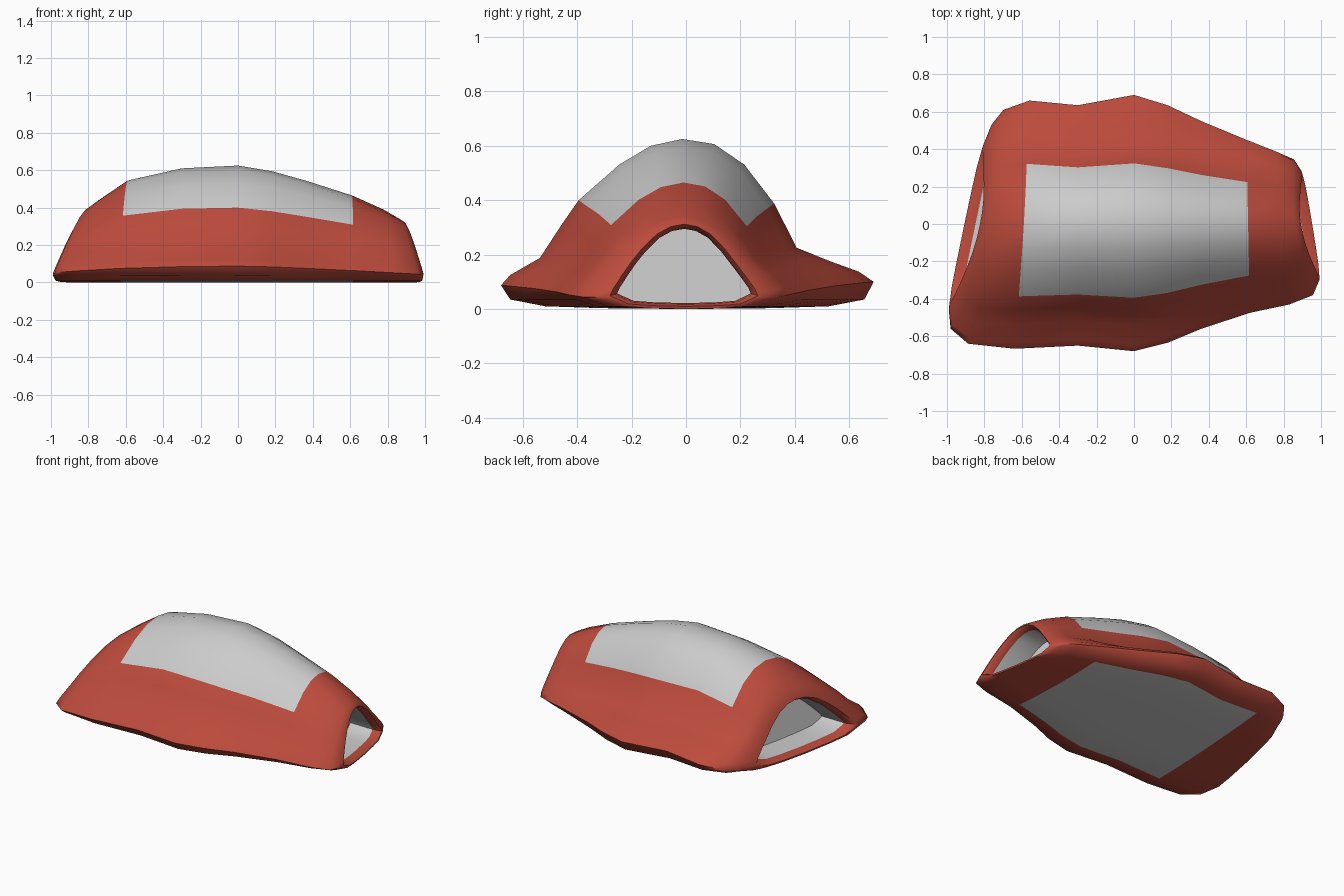
import bpy, bmesh
from mathutils import Vector

if "Cube" in bpy.data.objects:
    bpy.data.objects.remove(bpy.data.objects["Cube"])


def material(name, color):
    m = bpy.data.materials.new(name)
    m.diffuse_color = color
    m.use_nodes = True
    m.node_tree.nodes["Principled BSDF"].inputs["Base Color"].default_value = m.diffuse_color
    return m


red = material("red_fabric", (0.50, 0.07, 0.045, 1))
grey = material("grey_fabric", (0.6, 0.6, 0.6, 1))

# Cross-section over the top, front to back: (width fraction, height fraction) mid-body and at the ends
MID = [(-1, .14), (-.95, .20), (-.79, .30), (-.67, .50), (-.58, .64), (-.36, .85), (-.19, .96), (-.02, 1),
       (.15, .97), (.31, .85), (.47, .62), (.59, .36), (.77, .28), (.92, .22), (1, .16)]
END = [(-1, .13), (-.96, .21), (-.84, .38), (-.72, .54), (-.58, .70), (-.38, .88), (-.2, .97), (-.02, 1),
       (.16, .97), (.34, .88), (.54, .70), (.68, .54), (.82, .38), (.96, .21), (1, .13)]
# Underside, back to front: (width fraction, height)
BOTTOM = [(.95, .035), (.76, .01), (.45, .003), (0, 0), (-.45, .003), (-.76, .01), (-.95, .035)]

# Stations along x: (x, skew, lean, front y, back y, top z, end blend)
STATIONS = [
    (-.905, .21, .25, -.46, .43, .36, 1),
    (-.88, .20, .22, -.56, .53, .40, .9),
    (-.80, .15, .16, -.64, .61, .45, .6),
    (-.60, .06, .02, -.667, .66, .545, .25),
    (-.30, 0, 0, -.65, .635, .61, .1),
    (0, 0, 0, -.68, .69, .625, 0),
    (.18, 0, 0, -.635, .635, .595, 0),
    (.36, 0, 0, -.56, .55, .545, .1),
    (.61, -.02, 0, -.475, .45, .465, .4),
    (.80, -.08, -.06, -.43, .385, .39, .7),
    (.91, -.14, -.14, -.38, .345, .34, .9),
    (.95, -.165, -.2, -.30, .285, .325, 1),
]


def section(x, skew, lean, front, back, top, w):
    pts = []
    for (a, h), (b, k) in zip(MID, END):
        t = a + (b - a) * w
        pts.append((t, (h + (k - h) * w) * top))
    pts += BOTTOM
    out = []
    for t, z in pts:
        y = t * (back if t > 0 else -front)
        out.append(Vector((x + skew * y + lean * z, y, z)))
    return out


bm = bmesh.new()
N = len(MID) + len(BOTTOM)
rings = [[bm.verts.new(p) for p in section(*s)] for s in STATIONS]


def bridge(a, b, mat_of):
    for j in range(N):
        k = (j + 1) % N
        f = bm.faces.new((a[j], a[k], b[k], b[j]))
        f.material_index = mat_of(j)


# Body shell: grey panel on top and underneath, red border all round
for i in range(len(rings) - 1):
    inner = 3 <= i <= 7
    bridge(rings[i], rings[i + 1],
           lambda j: 1 if inner and (4 <= j <= 9 or 16 <= j <= 19) else 0)


# End mouths: flat red rim, then a grey hollow closed inside
def mouth(ring, inward, depth):
    mid = Vector((0, 0, 0))
    for v in ring:
        mid += v.co / N
    low = min(v.co.z for v in ring)
    top = max(v.co.z for v in ring)
    pivot = Vector((mid.x, mid.y, low + .42 * (top - low)))
    pivot.x = (ring[7].co.x + ring[18].co.x) / 2
    previous = ring
    for scale, push, m in ((.93, -.005, 0), (.87, .015, 0), (.84, .05, 0), (.85, depth, 1)):
        new = [bm.verts.new(pivot + (v.co - pivot) * scale + Vector((inward * push, 0, 0))) for v in ring]
        bridge(previous, new, lambda j: m)
        previous = new
    bm.faces.new(previous).material_index = 1


mouth(rings[0], 1, .22)
mouth(rings[-1], -1, .22)

bmesh.ops.recalc_face_normals(bm, faces=bm.faces)
for f in bm.faces:
    f.smooth = True

mesh = bpy.data.meshes.new("tunnel_shelter")
bm.to_mesh(mesh)
bm.free()
mesh.materials.append(red)
mesh.materials.append(grey)
shelter = bpy.data.objects.new("tunnel_shelter", mesh)
bpy.context.collection.objects.link(shelter)
bpy.context.view_layer.objects.active = shelter
shelter.select_set(True)
bpy.ops.object.shade_smooth_by_angle(angle=1.0)
